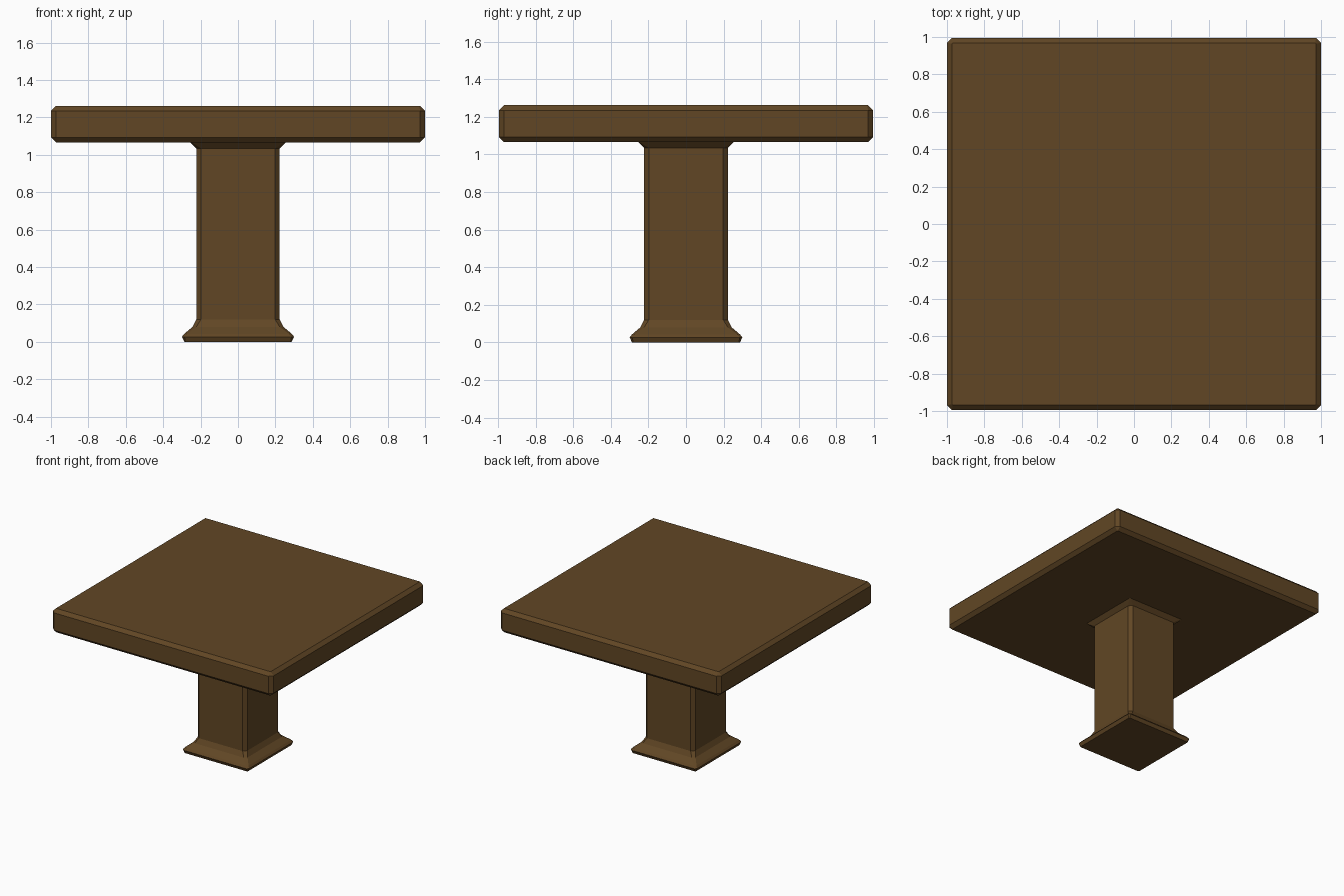
import bpy
import bmesh

if "Cube" in bpy.data.objects:
    bpy.data.objects.remove(bpy.data.objects["Cube"])

wood = bpy.data.materials.new("dark_wood")
wood.diffuse_color = (0.12, 0.062, 0.018, 1)
wood.use_nodes = True
wood.node_tree.nodes["Principled BSDF"].inputs["Base Color"].default_value = wood.diffuse_color


def chamfered_stack(name, levels):
    """Loft square rings with cut corners; levels = (z, half x, half y, corner cut)."""
    bm = bmesh.new()
    rings = []
    for z, hx, hy, c in levels:
        pts = [(hx, -hy + c), (hx, hy - c), (hx - c, hy), (-hx + c, hy),
               (-hx, hy - c), (-hx, -hy + c), (-hx + c, -hy), (hx - c, -hy)]
        rings.append([bm.verts.new((x, y, z)) for x, y in pts])
    for low, high in zip(rings, rings[1:]):
        for i in range(8):
            j = (i + 1) % 8
            bm.faces.new((low[i], low[j], high[j], high[i]))
    bm.faces.new(rings[0][::-1])
    bm.faces.new(rings[-1])
    mesh = bpy.data.meshes.new(name)
    bm.to_mesh(mesh)
    bm.free()
    mesh.materials.append(wood)
    obj = bpy.data.objects.new(name, mesh)
    bpy.context.collection.objects.link(obj)
    return obj


# Square top with chamfered edges and corners
b = 0.027
chamfered_stack("table_top", [
    (1.066, 1 - b, 0.995 - b, 0.003),
    (1.066 + b, 1, 0.995, b),
    (1.262 - b, 1, 0.995, b),
    (1.262, 1 - b, 0.995 - b, 0.003),
])

# Pedestal: flared foot, straight column, small flare under the top
profile = [(0, 0.287, 0.006), (0.027, 0.3, 0.014), (0.043, 0.287, 0.014),
           (0.08, 0.243, 0.02), (0.12, 0.223, 0.025),
           (1.034, 0.223, 0.025), (1.066, 0.255, 0.008)]
chamfered_stack("pedestal", [(z, h, h, c) for z, h, c in profile])
